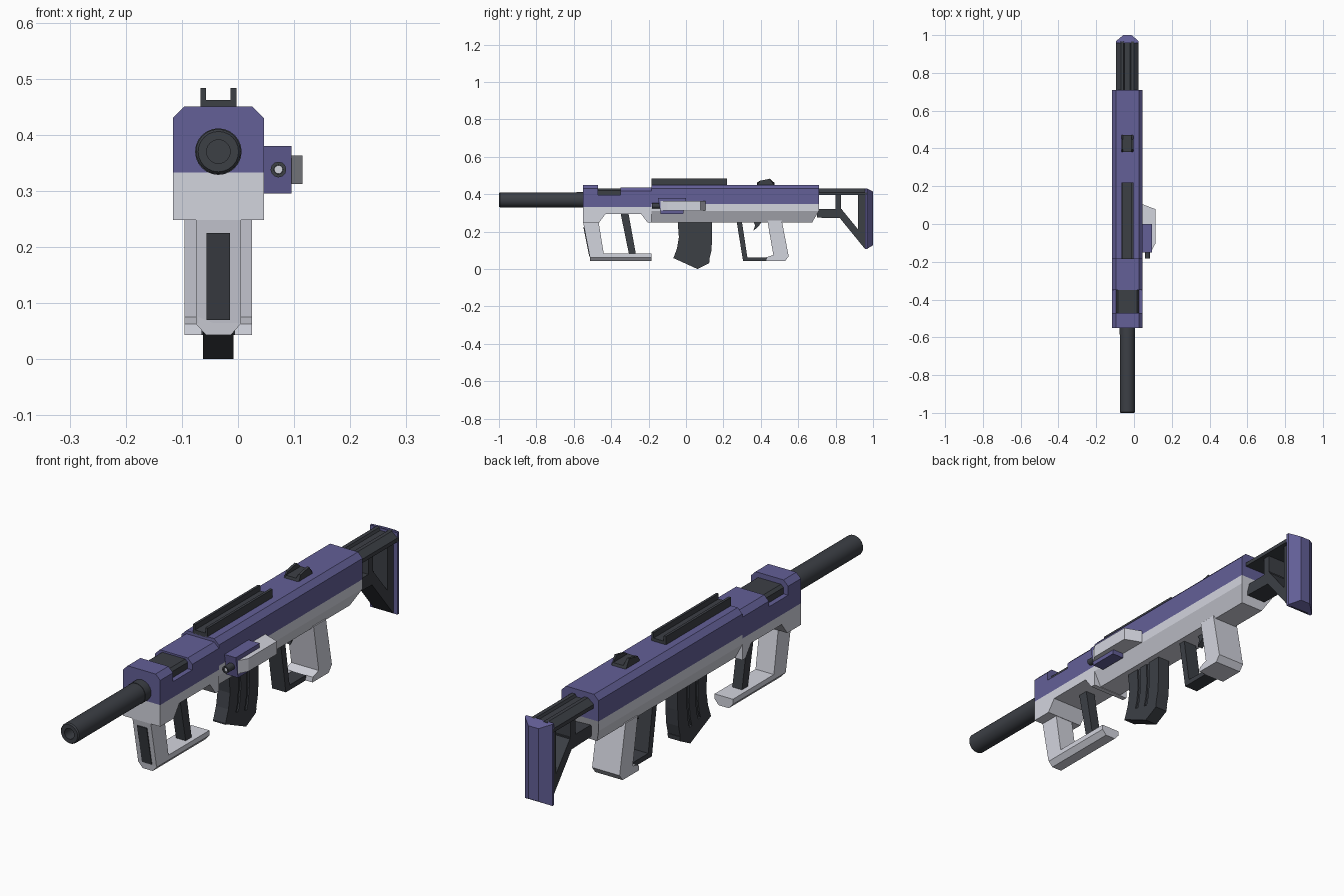
import bpy, bmesh, math
from mathutils import Vector

if "Cube" in bpy.data.objects:
    bpy.data.objects.remove(bpy.data.objects["Cube"])

CX, CZ = -0.035, 0.37   # gun centre line and bore height


def material(name, rgb):
    m = bpy.data.materials.new(name)
    m.diffuse_color = (*rgb, 1)
    m.use_nodes = True
    m.node_tree.nodes["Principled BSDF"].inputs["Base Color"].default_value = m.diffuse_color
    return m


PURPLE = material("purple", (0.125, 0.115, 0.31))
WHITE = material("pale_grey", (0.65, 0.66, 0.73))
DARK = material("charcoal", (0.045, 0.05, 0.06))
AXES = {"yz": lambda u, v, w: (w, u, v),
        "xz": lambda u, v, w: (u, w, v),
        "xy": lambda u, v, w: (u, v, w)}


def finish(name, bm, mat, cx=CX):
    bmesh.ops.recalc_face_normals(bm, faces=bm.faces)
    me = bpy.data.meshes.new(name)
    bm.to_mesh(me)
    bm.free()
    me.materials.append(mat)
    ob = bpy.data.objects.new(name, me)
    ob.location.x = cx
    bpy.context.collection.objects.link(ob)
    return ob


def extrude(name, plane, pts, a, b, mat, cx=CX, edit=None):
    """Extrude a 2D outline from a to b along the axis missing from its plane."""
    bm = bmesh.new()
    ends = [[bm.verts.new(AXES[plane](u, v, w)) for u, v in pts] for w in (a, b)]
    for ring in ends:
        bm.faces.new(ring)
    n = len(pts)
    for i in range(n):
        j = (i + 1) % n
        bm.faces.new((ends[0][i], ends[0][j], ends[1][j], ends[1][i]))
    if edit:
        for v in bm.verts:
            edit(v)
    return finish(name, bm, mat, cx)


def side(name, pts, half, mat):
    return extrude(name, "yz", pts, -half, half, mat)


def mirrored(half):
    """Complete a right-hand (x, z) half outline."""
    return half + [(-x, z) for x, z in reversed(half)]


def lathe(name, profile, mat, x, z, n=24):
    """Revolve (radius, y) points around a y-axis line."""
    bm = bmesh.new()
    rings = [[bm.verts.new((r * math.cos(2 * math.pi * k / n), y,
                            z + r * math.sin(2 * math.pi * k / n)))
              for k in range(n)] for r, y in profile]
    for p, q in zip(rings, rings[1:]):
        for k in range(n):
            bm.faces.new((p[k], p[(k + 1) % n], q[(k + 1) % n], q[k]))
    bm.faces.new(rings[0])
    bm.faces.new(rings[-1])
    ob = finish(name, bm, mat, x)
    bpy.context.view_layer.objects.active = ob
    ob.select_set(True)
    bpy.ops.object.shade_smooth_by_angle(angle=math.radians(35))
    ob.select_set(False)
    return ob


# Upper shell: front block, notch floor, step and main receiver
def shell(name, y0, y1, bottom, top, half=0.081):
    extrude(name, "xz", mirrored([(half, bottom), (half, top - 0.02), (half - 0.02, top)]),
            y0, y1, PURPLE)


shell("front_block_upper", -0.55, -0.47, 0.333, 0.45)
extrude("notch_floor", "xz", mirrored([(0.081, 0.333), (0.081, 0.395)]), -0.47, -0.35, PURPLE)
shell("handguard_upper", -0.35, -0.185, 0.333, 0.437)
shell("receiver_upper", -0.185, 0.71, 0.348, 0.45)
extrude("notch_cover", "xz", mirrored([(0.061, 0.39), (0.061, 0.42), (0.05, 0.43)]),
        -0.47, -0.35, DARK)

# Lower shell: arched handguard and tapered receiver with a cut rear end
side("handguard_lower", [(-0.55, 0.333), (-0.55, 0.248), (-0.465, 0.248), (-0.43, 0.295),
                         (-0.24, 0.295), (-0.205, 0.248), (-0.185, 0.248), (-0.185, 0.333)],
     0.081, WHITE)


def cut_rear(v):
    if v.co.y > 0.5 and v.co.z < 0.28:
        v.co.y = 0.675


extrude("receiver_lower", "xz", mirrored([(0.05, 0.25), (0.081, 0.31), (0.081, 0.348)]),
        -0.185, 0.71, WHITE, edit=cut_rear)

# Barrel with recessed bore
lathe("barrel", [(0.021, -0.95), (0.021, -1.0), (0.036, -1.0), (0.04, -0.995), (0.04, -0.5)],
      DARK, CX, CZ)
lathe("barrel_collar", [(0.0415, -0.585), (0.0415, -0.54)], DARK, CX, CZ)

# Fore grip loop
side("fore_grip", [(-0.55, 0.25), (-0.514, 0.065), (-0.437, 0.065), (-0.467, 0.25)], 0.04, WHITE)
extrude("fore_grip_base", "xz", mirrored([(0.022, 0.043), (0.04, 0.063), (0.04, 0.083)]),
        -0.512, -0.185, WHITE,
        edit=lambda v: setattr(v.co, "y", -0.517) if v.co.y < -0.4 and v.co.z > 0.07 else None)
side("fore_grip_strip", [(-0.549, 0.225), (-0.518, 0.07), (-0.49, 0.07), (-0.52, 0.225)],
     0.021, DARK)
side("fore_grip_strut", [(-0.35, 0.3), (-0.305, 0.08), (-0.268, 0.08), (-0.308, 0.3)], 0.021, DARK)

# Curved magazine: core plus three raised ribs that follow its curve
front_edge = [(-0.045, 0.26), (-0.038, 0.17), (-0.048, 0.11), (-0.068, 0.057)]
rear_edge = [(0.14, 0.26), (0.14, 0.16), (0.135, 0.095), (0.12, 0.032)]


def band(s, t):
    mix = lambda k: [(a[0] + (b[0] - a[0]) * k, a[1] + (b[1] - a[1]) * k)
                     for a, b in zip(front_edge, rear_edge)]
    return mix(s) + mix(t)[::-1]


side("magazine_core", band(0, 1), 0.021, DARK)
for i, (s, t) in enumerate([(0, 0.3), (0.38, 0.6), (0.68, 1)]):
    side(f"magazine_rib_{i + 1}", band(s, t), 0.027, DARK)
side("magazine_base", [(-0.07, 0.06), (0.062, 0.0), (0.124, 0.032), (0.126, 0.05), (0, 0.08)],
     0.027, DARK)

# Pistol grip, trigger and guard
side("pistol_grip", [(0.435, 0.26), (0.467, 0.075), (0.43, 0.063), (0.428, 0.043), (0.53, 0.043),
                     (0.549, 0.068), (0.512, 0.26)], 0.06, WHITE)
side("trigger", [(0.355, 0.26), (0.41, 0.26), (0.385, 0.225), (0.36, 0.205), (0.37, 0.235)],
     0.012, DARK)
side("trigger_guard", [(0.27, 0.26), (0.305, 0.043), (0.44, 0.043), (0.44, 0.063), (0.328, 0.063),
                       (0.298, 0.26)], 0.03, DARK)

# Top rail and rear sight share a channel section
channel = mirrored([(0.032, 0.445), (0.032, 0.483), (0.022, 0.483), (0.022, 0.462)])
extrude("top_rail", "xz", channel, -0.185, 0.22, DARK)


def sight_slope(v):
    if v.co.z > 0.47:
        v.co.y = 0.395 if v.co.y < 0.42 else 0.448
        v.co.z = 0.472 if v.co.y < 0.42 else 0.483


extrude("rear_sight", "xz", channel, 0.38, 0.472, DARK, edit=sight_slope)

# Skeleton stock
extrude("stock_tube", "xz", mirrored([(0.06, 0.395), (0.06, 0.41), (0.035, 0.43), (0.02, 0.43),
                                      (0.015, 0.42)]), 0.70, 0.965, DARK)
stock_bars = {
    "stock_lower_bar": [(0.70, 0.275), (0.70, 0.322), (0.835, 0.322), (0.83, 0.272)],
    "stock_post": [(0.80, 0.272), (0.80, 0.40), (0.83, 0.40), (0.83, 0.272)],
    "stock_diagonal": [(0.80, 0.30), (0.83, 0.322), (0.93, 0.20), (0.965, 0.107), (0.955, 0.11)],
    "stock_rear_post": [(0.92, 0.40), (0.965, 0.40), (0.965, 0.115), (0.92, 0.18)],
}
for name, pts in stock_bars.items():
    side(name, pts, 0.043, DARK)


def pad_slope(v):
    if v.co.y > 0.99:
        v.co.z += -0.015 if v.co.z > 0.3 else 0.02


extrude("butt_pad", "xy", mirrored([(0.06, 0.957), (0.06, 0.968), (0.022, 1.0)]),
        0.108, 0.43, PURPLE, edit=pad_slope)

# Side-mounted pointer: housing, cover and nozzle
def housing_taper(v):
    if v.co.z < 0.3:
        v.co.y = -0.135 if v.co.y < -0.1 else -0.015


extrude("pointer_housing", "xz", [(0.044, 0.295), (0.095, 0.295), (0.095, 0.38), (0.044, 0.38)],
        -0.15, 0.0, PURPLE, cx=0, edit=housing_taper)
extrude("pointer_cover", "xy", [(0.044, 0.105), (0.115, 0.078), (0.115, -0.10), (0.095, -0.137),
                                (0.09, -0.02), (0.044, -0.02)], 0.312, 0.363, WHITE, cx=0)
lathe("pointer_nozzle", [(0.008, -0.175), (0.008, -0.182), (0.014, -0.182), (0.014, -0.14)],
      DARK, 0.072, 0.338, n=12)
lathe("pointer_lens", [(0.0075, -0.178), (0.0075, -0.17)], WHITE, 0.072, 0.338, n=12)
